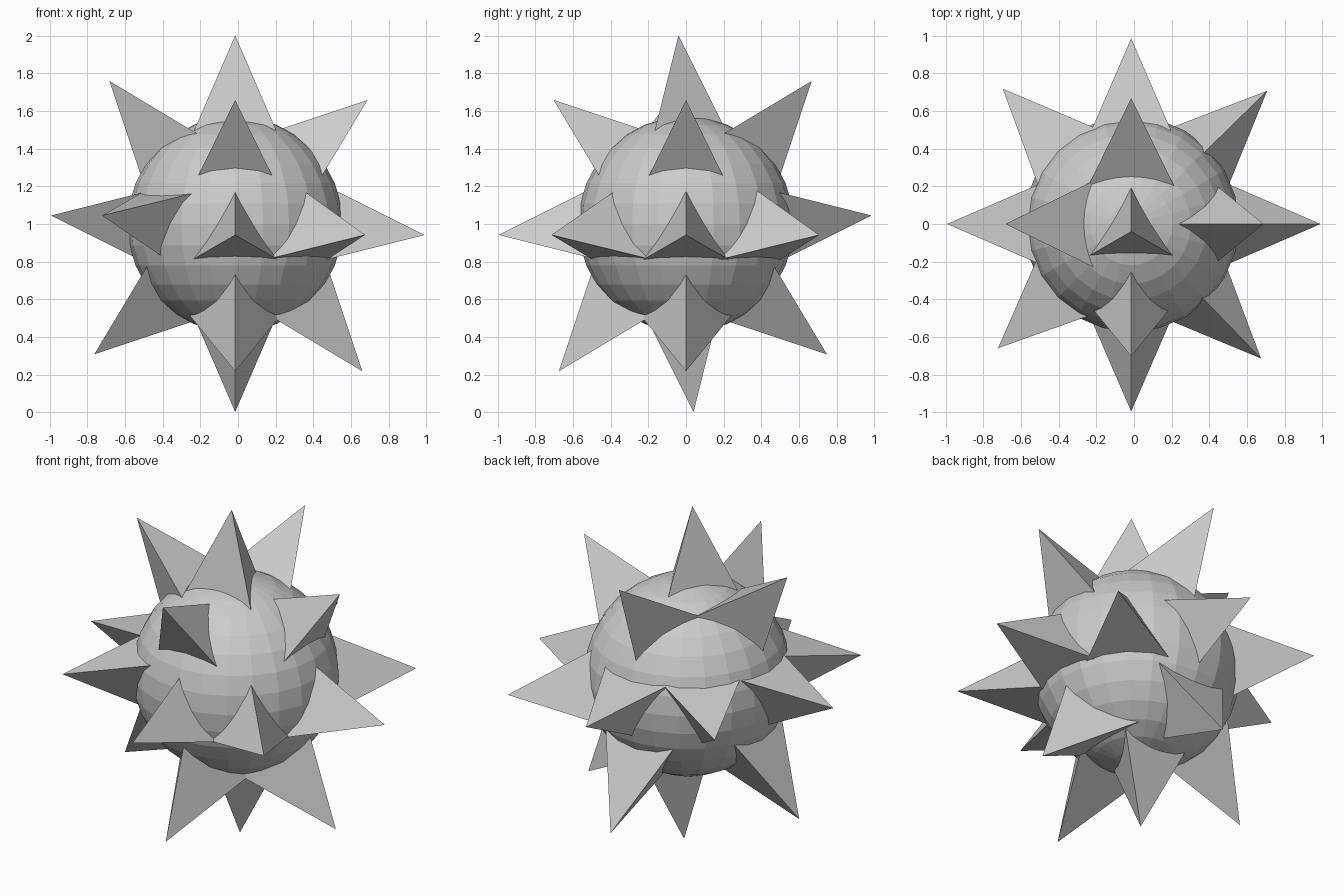
import bpy, bmesh
from math import radians, sin, cos, sqrt
from mathutils import Vector

if "Cube" in bpy.data.objects:
    bpy.data.objects.remove(bpy.data.objects["Cube"])

CENTRE = Vector((-0.015, 0.0, 0.998))
HEIGHT, SLOPE = 0.66, 0.5      # spike height and corner radius per unit height

# Round body
bpy.ops.mesh.primitive_uv_sphere_add(segments=24, ring_count=16, radius=0.572, location=CENTRE)
bpy.context.object.name = "ball_body"


def spike(name, azimuth, elevation, side, dist, offset):
    """Three-sided pyramid pointing outward; side flips its single corner up or down."""
    a, e = radians(azimuth), radians(elevation)
    out = Vector((cos(e) * cos(a), cos(e) * sin(a), sin(e)))
    up = Vector((-sin(e) * cos(a), -sin(e) * sin(a), cos(e))) * side
    across = out.cross(up)
    tip = CENTRE + out * dist - up * offset
    base = tip - out * HEIGHT
    r = HEIGHT * SLOPE
    corners = [base + r * (up * cos(radians(t)) + across * sin(radians(t))) for t in (0, 120, 240)]
    bm = bmesh.new()
    v = [bm.verts.new(p) for p in corners]
    top = bm.verts.new(tip)
    bm.faces.new(v)
    for i in range(3):
        bm.faces.new((v[i], v[(i + 1) % 3], top))
    bmesh.ops.recalc_face_normals(bm, faces=bm.faces)
    mesh = bpy.data.meshes.new(name)
    bm.to_mesh(mesh)
    bm.free()
    bpy.context.collection.objects.link(bpy.data.objects.new(name, mesh))


# Top and bottom spikes
spike("top_spike", -90, 90, 1, 1.002, 0.04)
spike("bottom_spike", -90, -90, 1, 0.995, 0.04)

# Front and right halves have the corner up, back and left halves have it down
for label, side, angles, upper, lower in (
        ("front_right", 1, (-90, 0), (0.963, 0.03), (1.028, 0.074)),
        ("back_left", -1, (90, 180), (1.01, 0.066), (1.017, 0.041))):
    for i, az in enumerate(angles):
        spike(f"{label}_upper_spike_{i}", az, 45, side, *upper)
        spike(f"{label}_lower_spike_{i}", az, -45, side, *lower)

# Ring of eight spikes round the middle
for i, (az, side, dist) in enumerate((
        (-90, 1, 0.995), (-46, 1, 0.992), (0, 1, 1.005), (44.4, 1, 1.01),
        (90, -1, 0.985), (133.5, -1, 0.99), (180, -1, 0.977), (223, -1, 0.966))):
    spike(f"middle_spike_{i}", az, 0, side, dist, 0.056 if side > 0 else 0.047)
